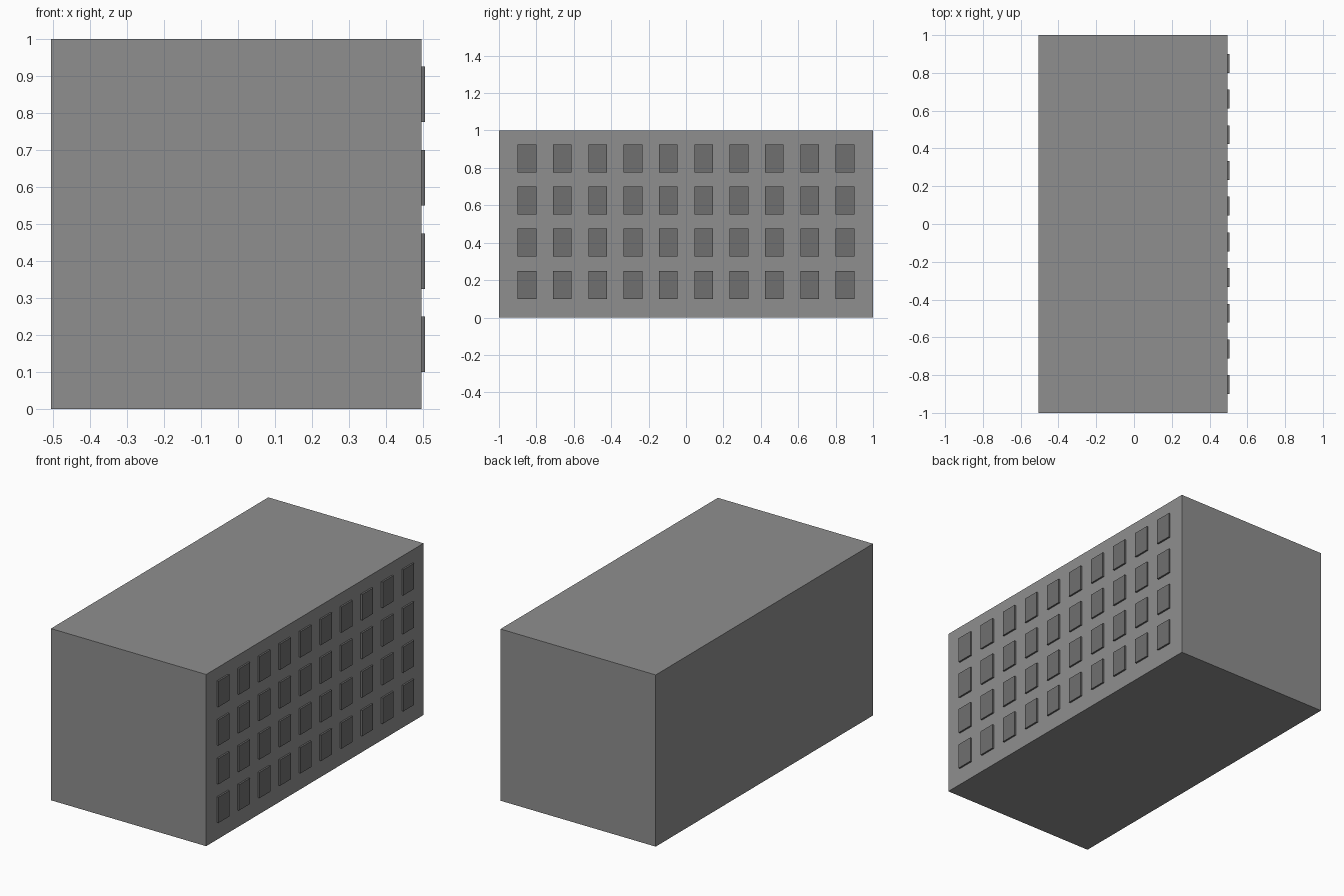
import bpy

if "Cube" in bpy.data.objects:
    bpy.data.objects.remove(bpy.data.objects["Cube"])

def material(name, grey):
    mat = bpy.data.materials.new(name)
    mat.diffuse_color = (grey, grey, grey, 1)
    mat.use_nodes = True
    mat.node_tree.nodes["Principled BSDF"].inputs["Base Color"].default_value = mat.diffuse_color
    return mat

def box(name, lo, hi, mat):
    size = [b - a for a, b in zip(lo, hi)]
    mid = [(a + b) / 2 for a, b in zip(lo, hi)]
    bpy.ops.mesh.primitive_cube_add(size=1, location=mid)
    ob = bpy.context.object
    ob.name = name
    ob.scale = size
    bpy.ops.object.transform_apply(location=False, rotation=False, scale=True)
    ob.data.materials.append(mat)
    return ob

wall_grey = material("wall_grey", 0.275)
window_grey = material("window_grey", 0.16)

# Building block
FACE_X = 0.495
box("building_body", (-0.505, -1, 0), (FACE_X, 1, 1), wall_grey)

# Grid of raised windows on the right side, slightly sunk into the wall
COLS, ROWS = 10, 4
W, H = 0.10, 0.15
for r in range(ROWS):
    z = 0.10 + 0.225 * r
    for c in range(COLS):
        y = -0.85 + 1.7 * c / (COLS - 1)
        box(f"window_{r + 1}_{c + 1}",
            (FACE_X - 0.01, y - W / 2, z),
            (FACE_X + 0.01, y + W / 2, z + H), window_grey)
